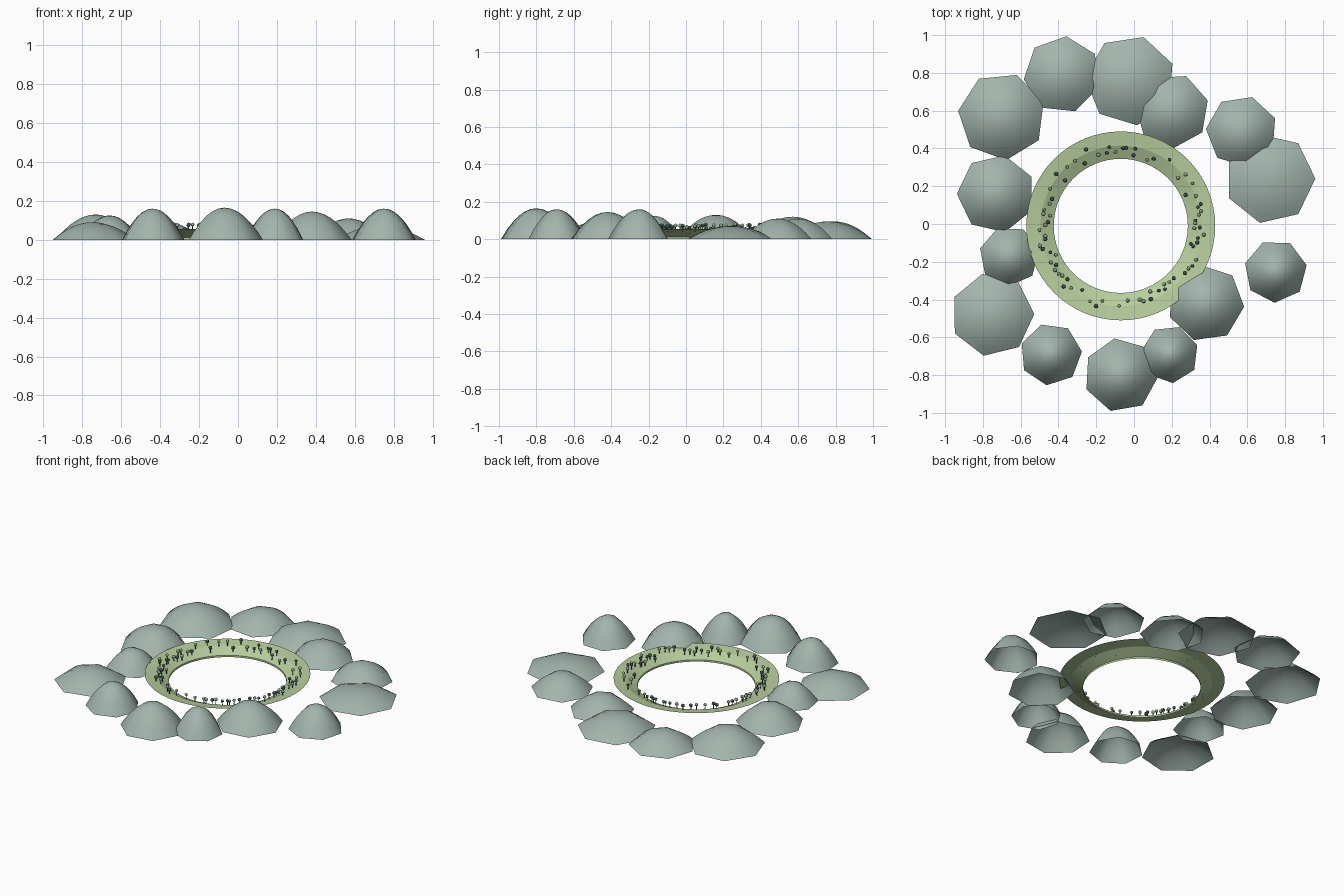
import bpy, bmesh, math, random
from mathutils import Vector

cube = bpy.data.objects.get("Cube")
if cube:
    bpy.data.objects.remove(cube, do_unlink=True)
random.seed(4)


def srgb(r, g, b):
    def lin(c):
        c /= 255
        return c / 12.92 if c < 0.04045 else ((c + 0.055) / 1.055) ** 2.4
    return (lin(r), lin(g), lin(b), 1)


def material(name, colour):
    mat = bpy.data.materials.new(name)
    mat.use_nodes = True
    mat.diffuse_color = colour
    mat.node_tree.nodes["Principled BSDF"].inputs["Base Color"].default_value = colour
    return mat


STONE = material("grey_green_rock", srgb(163, 181, 173))
GRASS = material("pale_grass", srgb(184, 206, 158))
DARK = material("dark_leaf", srgb(58, 84, 76))
LIGHT = material("light_leaf", srgb(140, 164, 134))
BARK = material("bark", srgb(72, 66, 52))


def finish(bm, name, mats, location=(0, 0, 0), smooth=True):
    mesh = bpy.data.meshes.new(name)
    for face in bm.faces:
        face.smooth = smooth
    bm.to_mesh(mesh)
    bm.free()
    for mat in mats:
        mesh.materials.append(mat)
    obj = bpy.data.objects.new(name, mesh)
    obj.location = location
    bpy.context.collection.objects.link(obj)
    return obj


def revolve(profile, sides, turn=0.0):
    """Spin (radius, height) points, given from inside to outside, about z."""
    bm = bmesh.new()
    rings = []
    for r, z in profile:
        angles = [turn + math.tau * i / sides for i in range(sides)]
        rings.append([bm.verts.new((r * math.cos(a), r * math.sin(a), z)) for a in angles])
    for a, b in zip(rings, rings[1:]):
        for i in range(sides):
            j = (i + 1) % sides
            bm.faces.new((a[i], b[i], b[j], a[j]))
    bmesh.ops.remove_doubles(bm, verts=bm.verts, dist=1e-5)
    return bm


# Seven-sided open domes: x, y, radius, height, turn in degrees
HILLS = [
    (-.38, .79, .205, .095, 84), (-.02, .76, .24, .095, 73),
    (.20, .60, .198, .11, 16), (.57, .49, .19, .11, 73),
    (.72, .24, .24, .07, 0), (.75, -.25, .167, .16, 11),
    (.38, -.42, .204, .145, -5), (.19, -.69, .153, .16, -84),
    (-.07, -.80, .197, .165, 254), (-.44, -.69, .165, .16, 5),
    (-.75, -.48, .222, .09, 258), (-.66, -.17, .16, .125, 268),
    (-.73, .16, .208, .13, 180), (-.70, .57, .233, .12, 70),
]
STEPS = 6
for n, (x, y, radius, height, turn) in enumerate(HILLS):
    dome = [(radius * i / STEPS, height * (1 - (i / STEPS) ** 2)) for i in range(STEPS + 1)]
    finish(revolve(dome, 7, math.radians(turn)), f"hill_{n + 1}", [STONE], (x, y, 0))

# Sloping grass ring with a short inner lip
CENTRE = Vector((-.07, -.01, 0))
RING = [(.355, 0), (.355, .012), (.425, .045), (.5, .055)]
ring = finish(revolve(RING, 64), "grass_ring", [GRASS], CENTRE, smooth=False)
bpy.context.view_layer.objects.active = ring
ring.select_set(True)
bpy.ops.object.shade_smooth_by_angle(angle=math.radians(15))
ring.select_set(False)


def ground(r):
    for (r0, z0), (r1, z1) in zip(RING[1:], RING[2:]):
        if r <= r1:
            return z0 + (z1 - z0) * (r - r0) / (r1 - r0)
    return RING[-1][1]


# Tiny trees: a thin trunk and a round crown, scattered sector by sector
SECTORS = [11, 6, 3, 7, 5, 5, 9, 9, 5, 4, 7, 6]
count = 0
for s, amount in enumerate(SECTORS):
    for k in range(amount):
        count += 1
        angle = math.radians(30 * (s - .5 + (k + random.random()) / amount))
        r = random.uniform(.375, .445)
        trunk = random.uniform(.018, .026)
        crown = random.uniform(.010, .013)
        bm = bmesh.new()
        made = bmesh.ops.create_cone(bm, segments=5, radius1=.003, radius2=.002, depth=trunk)
        bmesh.ops.translate(bm, verts=made["verts"], vec=(0, 0, trunk / 2))
        bark_faces = set(bm.faces)
        made = bmesh.ops.create_icosphere(bm, subdivisions=1, radius=crown)
        bmesh.ops.translate(bm, verts=made["verts"], vec=(0, 0, trunk + crown * .6))
        for face in bm.faces:
            face.material_index = 0 if face in bark_faces else 1
        place = CENTRE + Vector((r * math.cos(angle), r * math.sin(angle), ground(r)))
        finish(bm, f"tree_{count}", [BARK, random.choice((DARK, LIGHT))], place)
